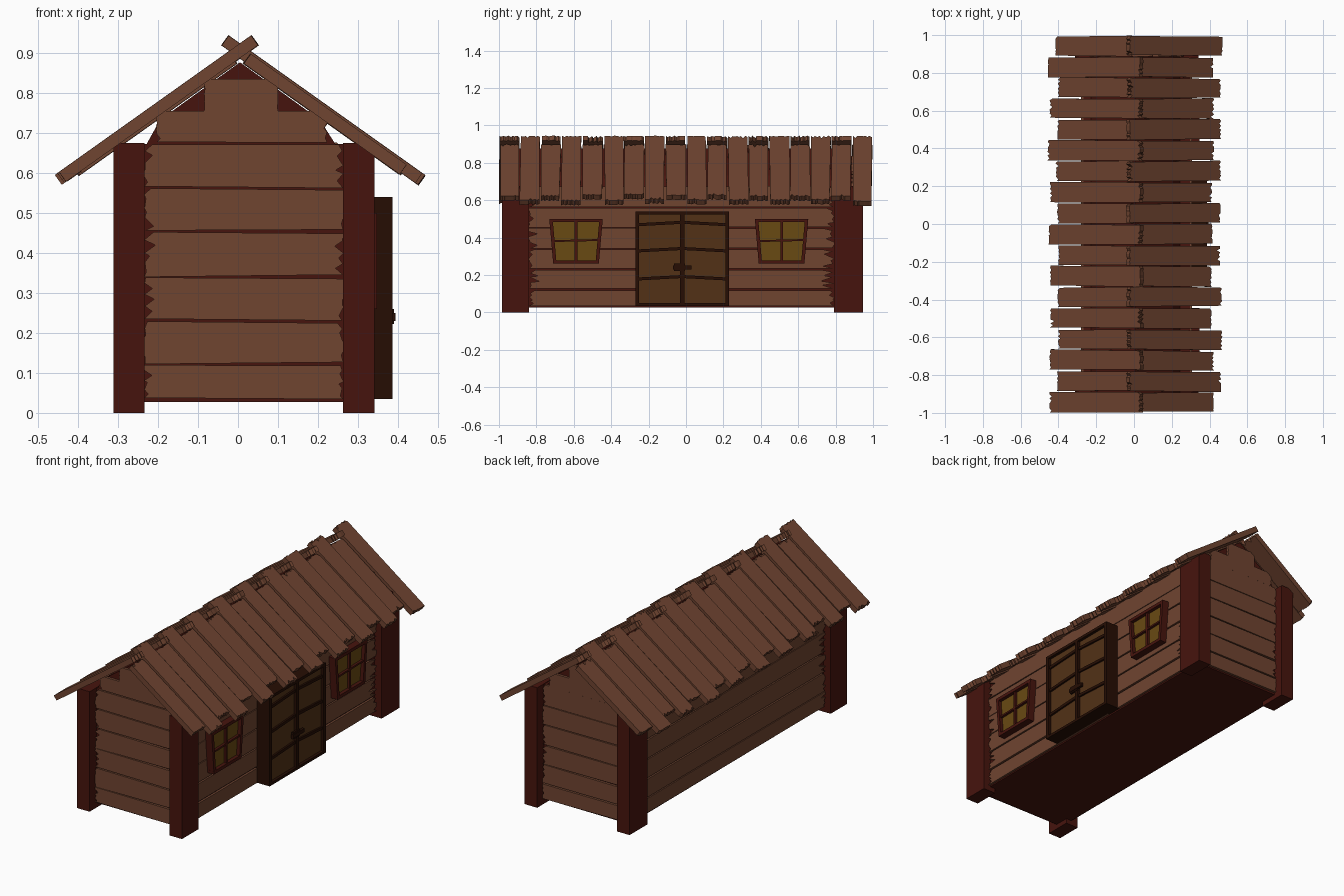
import bpy, bmesh, math, random
from mathutils import Vector

if "Cube" in bpy.data.objects:
    bpy.data.objects.remove(bpy.data.objects["Cube"])

random.seed(4)


def material(name, rgb):
    m = bpy.data.materials.new(name)
    m.diffuse_color = (*rgb, 1)
    m.use_nodes = True
    m.node_tree.nodes["Principled BSDF"].inputs["Base Color"].default_value = m.diffuse_color
    return m


PLANK = material("plank_brown", (0.16, 0.058, 0.030))
RED = material("dark_red_wood", (0.062, 0.007, 0.004))
DOOR = material("door_brown", (0.085, 0.031, 0.008))
DARK = material("dark_trim", (0.019, 0.004, 0.001))
GLASS = material("yellow_glass", (0.14, 0.067, 0.006))


def prism(name, pts, origin, u, v, w, depth, mat):
    """Extrude a 2D outline (in axes u, v) by depth along w."""
    o, u, v, w = (Vector(a) for a in (origin, u, v, w))
    bm = bmesh.new()
    low = [bm.verts.new(o + u * a + v * b) for a, b in pts]
    high = [bm.verts.new(p.co + w * depth) for p in low]
    bm.faces.new(low)
    bm.faces.new(high)
    n = len(pts)
    for i in range(n):
        j = (i + 1) % n
        bm.faces.new((low[i], low[j], high[j], high[i]))
    bmesh.ops.recalc_face_normals(bm, faces=bm.faces)
    me = bpy.data.meshes.new(name)
    bm.to_mesh(me)
    bm.free()
    me.materials.append(mat)
    ob = bpy.data.objects.new(name, me)
    bpy.context.collection.objects.link(ob)
    return ob


def box(name, x, y, z, mat):
    pts = [(x[0], y[0]), (x[1], y[0]), (x[1], y[1]), (x[0], y[1])]
    return prism(name, pts, (0, 0, z[0]), (1, 0, 0), (0, 1, 0), (0, 0, 1), z[1] - z[0], mat)


def ragged(u0, u1, v0, v1, bite, teeth=7, tilt=0.003):
    """Plank outline with splintered ends and slightly uneven long edges."""
    jit = lambda: random.uniform(-tilt, tilt)
    a, b, c, d = v0 + jit(), v1 + jit(), v0 + jit(), v1 + jit()

    def end(u, sign, lo, hi):
        deep = bite * random.uniform(0.3, 1)
        out = []
        for k in range(teeth + 1):
            t = k / teeth + (random.uniform(-0.35, 0.35) / teeth if 0 < k < teeth else 0)
            depth = deep * random.random() if k % 2 else 0.15 * bite * random.random()
            out.append((u + sign * depth, lo + (hi - lo) * t))
        return out

    return end(u1, -1, c, d) + end(u0, 1, a, b)[::-1]


X, Y, Z = (1, 0, 0), (0, 1, 0), (0, 0, 1)
WR, WL, WF, WB = 0.296, -0.280, -0.936, 0.886   # inner faces of the planking

# Dark core showing through the gaps, with a narrower ridge prism above
box("wall_core", (WL + 0.012, WR), (WF + 0.014, WB), (0.027, 0.672), RED)
gable = [(-0.23, 0.67), (0.245, 0.67), (0.205, 0.733), (0.005, 0.877), (-0.195, 0.733)]
prism("gable_core", gable, (0, WF + 0.014, 0), X, Z, Y, WB - WF - 0.014, RED)

# Corner posts
for xn, xs in (("left", (-0.312, -0.234)), ("right", (0.263, 0.341))):
    for yn, ys in (("front", (-0.985, -0.84)), ("back", (0.79, 0.947))):
        box(f"{yn}_{xn}_post", xs, ys, (0, 0.675), RED)

# Wall planks
rows = [0.033, 0.122, 0.23, 0.34, 0.453, 0.562, 0.677]
for i in range(6):
    z0, z1 = rows[i] + 0.003, rows[i + 1] - 0.003
    for n, x in (("right", WR), ("left", WL)):
        prism(f"{n}_wall_plank_{i}", ragged(-0.845, 0.795, z0, z1, 0.09), (x, 0, 0), Y, Z, X, 0.012, PLANK)
    for n, y in (("front", WF), ("back", WB)):
        prism(f"{n}_wall_plank_{i}", ragged(-0.236, 0.265, z0, z1, 0.03), (0, y, 0), X, Z, Y, 0.014, PLANK)

# Gable planks
for n, y in (("front", WF), ("back", WB)):
    prism(f"{n}_gable_lower", ragged(-0.205, 0.225, 0.677, 0.755, 0.02, tilt=0.001), (0, y, 0), X, Z, Y, 0.014, PLANK)
    prism(f"{n}_gable_upper", ragged(-0.085, 0.1, 0.754, 0.835, 0.004, tilt=0.001), (0, y, 0), X, Z, Y, 0.014, PLANK)

# Roof boards: long and short ones alternate and cross at the ridge
COUNT, ANG, THICK = 18, math.radians(35.4), 0.030
c, s = math.cos(ANG), math.sin(ANG)
for n, sg, x0 in (("right", 1, -0.035), ("left", -1, 0.045)):
    for i in range(COUNT):
        y = -0.943 + i * 1.886 / (COUNT - 1)
        is_long = (i % 2 == 1) == (sg == 1)
        u0, u1 = (0.0, 0.602) if is_long else (0.07, 0.552)
        u1 += random.uniform(-0.014, 0.006)
        skew = random.uniform(-0.006, 0.006) / 0.6
        if i in (0, COUNT - 1):
            skew = 0
        w = Vector((sg * s, 0, c))
        lift = (0.003 if is_long else -0.003) + random.uniform(-0.001, 0.001)
        o = Vector((x0, y, 0.93)) + w * (lift - THICK / 2)
        prism(f"{n}_roof_board_{i}", ragged(u0, u1, -0.052, 0.052, 0.028, 9, 0.004),
              o, (sg * c, skew, -s), Y, w, THICK, PLANK)

# Door: backing, frame, leaves and cross bars
box("door_backing", (WR, 0.36), (-0.26, 0.22), (0.04, 0.535), DARK)
for n, ys in (("left", (-0.27, -0.25)), ("middle", (-0.031, -0.009)), ("right", (0.21, 0.23))):
    box(f"door_{n}_stile", (WR, 0.386), ys, (0.035, 0.54), DARK)
for n, zs in (("bottom", (0.035, 0.05)), ("top", (0.524, 0.54))):
    box(f"door_{n}_rail", (WR, 0.386), (-0.27, 0.23), zs, DARK)
for n, y0, y1, bow in (("left", -0.25, -0.031, -1), ("right", -0.009, 0.21, 1)):
    box(f"door_{n}_leaf", (0.355, 0.37), (y0, y1), (0.05, 0.524), DOOR)
    for k, z in enumerate((0.185, 0.335, 0.475)):
        d = 0.006 * bow
        pts = [(y0, z - 0.008 + d), (y1, z - 0.008 - d), (y1, z + 0.008 - d), (y0, z + 0.008 + d)]
        prism(f"door_{n}_bar_{k}", pts, (0.362, 0, 0), Y, Z, X, 0.018, DARK)
box("door_latch", (0.38, 0.394), (-0.07, 0.03), (0.23, 0.25), DARK)
box("door_lock", (0.38, 0.39), (-0.065, -0.005), (0.222, 0.26), DARK)

# Windows: flared frames with cross bars
for n, yc in (("left", -0.588), ("right", 0.511)):
    zb, zt, hb, ht, t = 0.26, 0.5, 0.122, 0.143, 0.018
    at = lambda y, z: (yc + y, z)
    prism(f"{n}_glass", [at(-hb + .01, zb + .01), at(hb - .01, zb + .01), at(ht - .01, zt - .01), at(-ht + .01, zt - .01)],
          (WR, 0, 0), Y, Z, X, 0.032, GLASS)
    bars = {
        "sill": [at(-hb, zb), at(hb, zb), at(hb + .002, zb + t), at(-hb - .002, zb + t)],
        "head": [at(-ht + .002, zt - t), at(ht - .002, zt - t), at(ht, zt), at(-ht, zt)],
        "left_jamb": [at(-hb, zb), at(-hb + t, zb), at(-ht + t, zt), at(-ht, zt)],
        "right_jamb": [at(hb - t, zb), at(hb, zb), at(ht, zt), at(ht - t, zt)],
        "upright": [at(-.007, zb), at(.007, zb), at(.007, zt), at(-.007, zt)],
        "crossbar": [at(-.13, .376), at(.13, .382), at(.13, .392), at(-.13, .386)],
    }
    for part, pts in bars.items():
        thin = 0.006 if part in ("upright", "crossbar") else 0
        prism(f"{n}_window_{part}", pts, (WR, 0, 0), Y, Z, X, 0.052 - thin, RED)
